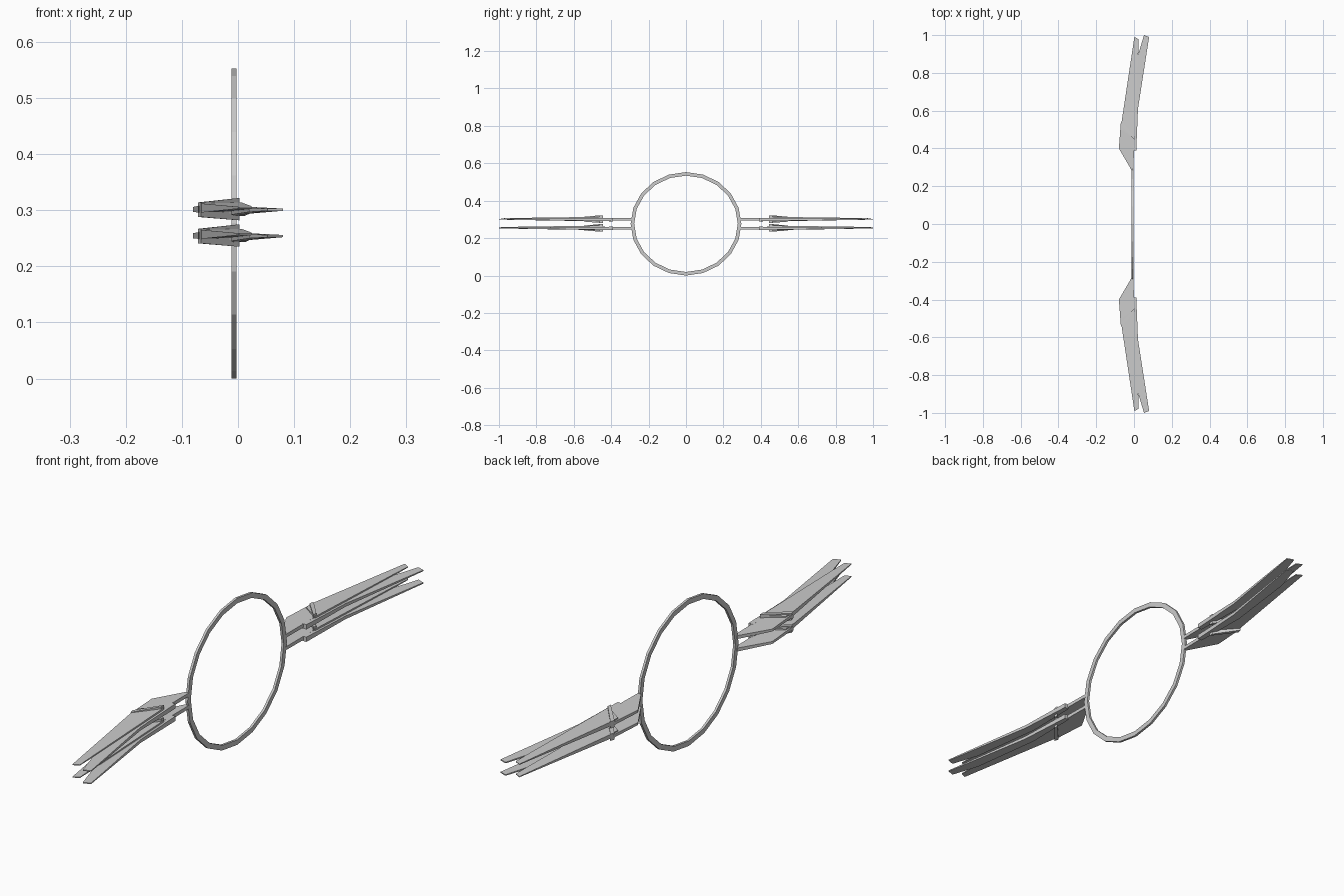
import bpy
from math import sin, cos, pi

if "Cube" in bpy.data.objects:
    bpy.data.objects.remove(bpy.data.objects["Cube"])


def make_object(name, verts, faces, mirror=False):
    mesh = bpy.data.meshes.new(name)
    mesh.from_pydata(verts, [], faces)
    mesh.update()
    ob = bpy.data.objects.new(name, mesh)
    bpy.context.collection.objects.link(ob)
    if mirror:
        m = ob.modifiers.new("mirror", 'MIRROR')
        m.use_axis = (False, True, False)
        m.use_mirror_merge = False
    return ob


def plate(name, outline, z):
    """Closed slab; outline is counter-clockwise (x, y, bottom, top) relative to z."""
    n = len(outline)
    verts = [(x, y, z + b) for x, y, b, t in outline]
    verts += [(x, y, z + t) for x, y, b, t in outline]
    faces = [tuple(range(n))[::-1], tuple(range(n, 2 * n))]
    faces += [(i, (i + 1) % n, n + (i + 1) % n, n + i) for i in range(n)]
    return make_object(name, verts, faces, True)


# Flat hoop with 20 sides
N = 20
verts, faces = [], []
for i in range(N):
    a = 2 * pi * i / N
    for x, inset in ((-0.012, 0), (-0.003, 0), (-0.003, 0.019), (-0.012, 0.019)):
        verts.append((x, (0.296 - inset) * cos(a), 0.2765 + (0.2765 - inset) * sin(a)))
for i in range(N):
    j = (i + 1) % N
    for k in range(4):
        m = (k + 1) % 4
        faces.append((4 * i + k, 4 * i + m, 4 * j + m, 4 * j + k))
make_object("hoop", verts, faces)

# Two stacked wing layers, mirrored to both sides
for layer, z in (("upper", 0.302), ("lower", 0.255)):
    # Root plate joining the hoop
    plate(layer + "_wing_root", [
        (-0.014, 0.287, -0.008, 0.005), (-0.002, 0.287, -0.008, 0.005),
        (0.0, 0.47, -0.008, 0.006), (-0.07, 0.535, -0.006, 0.006),
        (-0.08, 0.40, -0.005, 0.004)], z)
    # Front feather blade
    plate(layer + "_leading_blade", [
        (-0.066, 0.50, -0.006, 0.010), (0.006, 0.45, -0.004, 0.012),
        (0.022, 0.89, 0.0, 0.006), (0.025, 0.978, 0.001, 0.004),
        (0.002, 0.99, 0.001, 0.004), (-0.065, 0.545, -0.006, 0.010)], z)
    # Rear feather blade, slightly lower
    plate(layer + "_trailing_blade", [
        (-0.006, 0.39, -0.012, 0.006), (0.012, 0.39, -0.012, 0.006),
        (0.021, 0.61, -0.008, 0.004), (0.08, 0.99, -0.003, 0.001),
        (0.053, 1.0, -0.003, 0.001), (0.020, 0.89, -0.005, 0.002),
        (-0.012, 0.60, -0.010, 0.004)], z)
    # Slanted clamp band across the blades
    plate(layer + "_clamp", [
        (-0.071, 0.527, -0.014, 0.012), (0.003, 0.445, -0.020, 0.020),
        (0.003, 0.462, -0.020, 0.020), (-0.066, 0.545, -0.014, 0.012)], z)
